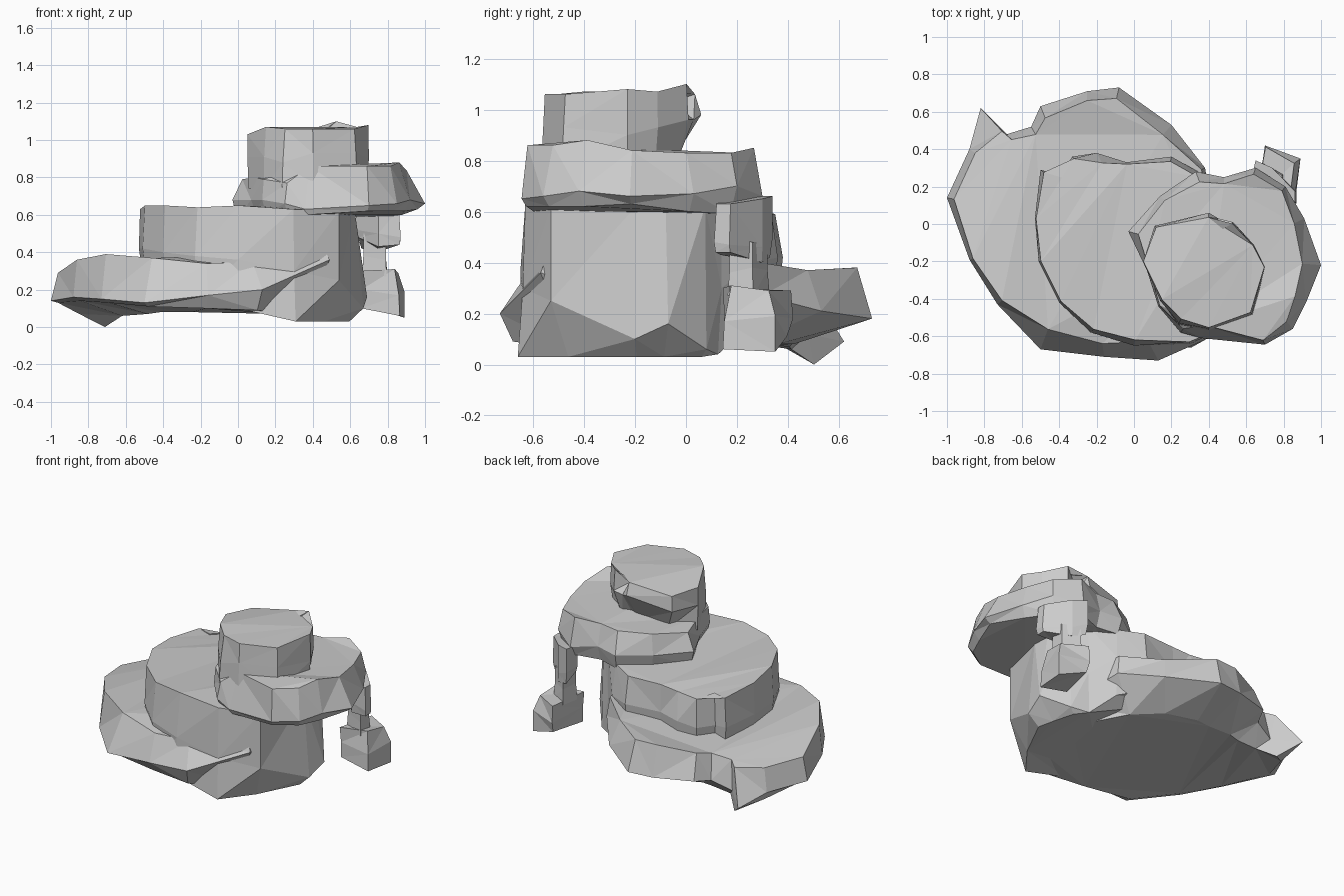
import bpy, bmesh


def rock(name, rows, cx, cy):
    """Loft three rings. Row: x, y of the belly, z bottom/belly/top, scale of bottom and top ring."""
    bm = bmesh.new()
    rings = [[], [], []]
    for x, y, z0, z1, z2, k0, k2 in rows:
        for ring, z, k in zip(rings, (z0, z1, z2), (k0, 1.0, k2)):
            ring.append(bm.verts.new((cx + (x - cx) * k, cy + (y - cy) * k, z)))
    n = len(rows)
    for a, b in zip(rings, rings[1:]):
        for i in range(n):
            j = (i + 1) % n
            bm.faces.new((a[i], a[j], b[j], b[i]))
    bm.faces.new(rings[0][::-1])
    bm.faces.new(rings[2])
    bmesh.ops.triangulate(bm, faces=bm.faces[:])
    bmesh.ops.recalc_face_normals(bm, faces=bm.faces[:])
    me = bpy.data.meshes.new(name)
    bm.to_mesh(me)
    bm.free()
    ob = bpy.data.objects.new(name, me)
    bpy.context.collection.objects.link(ob)
    return ob


# Wide base ledge
base = rock("stacked_rock", [
    (-1.00, 0.14, .13, .14, .29, .95, .95),
    (-0.88, -0.19, .14, .16, .36, .94, .97),
    (-0.73, -0.43, .13, .15, .39, .92, .95),
    (-0.50, -0.67, .11, .13, .37, .92, .84),
    (-0.16, -0.71, .10, .17, .34, .93, .90),
    (0.13, -0.73, .09, .20, .35, .93, .86),
    (0.49, -0.57, .06, .36, .42, .80, .96),
    (0.45, -0.10, .06, .20, .38, .95, .95),
    (0.38, 0.30, .07, .27, .40, .75, .97),
    (0.20, 0.53, .08, .21, .37, .68, .90),
    (-0.08, 0.73, .08, .18, .38, .58, .92),
    (-0.25, 0.71, .08, .18, .38, .58, .93),
    (-0.50, 0.63, .08, .19, .35, .66, .90),
    (-0.55, 0.52, .07, .17, .33, .78, .92),
    (-0.68, 0.48, .06, .12, .31, .86, .94),
    (-0.82, 0.62, .00, .09, .29, .81, .80),
    (-0.88, 0.40, .07, .13, .28, .95, .95),
], -0.25, 0.0)

# Main column and second step, its top falling to the back
column = rock("main_column", [
    (-0.53, 0.03, .20, .42, .63, .95, .99),
    (-0.51, -0.20, .20, .42, .65, .95, .98),
    (-0.40, -0.42, .18, .40, .65, .95, .98),
    (-0.23, -0.58, .15, .38, .64, .95, .96),
    (0.00, -0.65, .10, .36, .65, 1.0, .94),
    (0.30, -0.64, .03, .30, .63, 1.04, .98),
    (0.54, -0.53, .03, .25, .62, .82, 1.0),
    (0.67, -0.20, .03, .10, .62, .87, .92),
    (0.69, -0.07, .03, .16, .62, .80, .88),
    (0.57, 0.08, .03, .06, .62, .92, .98),
    (0.48, 0.14, .04, .30, .63, .95, 1.0),
    (0.36, 0.27, .15, .40, .61, .95, .95),
    (0.20, 0.36, .20, .42, .60, .95, .95),
    (-0.04, 0.33, .20, .42, .60, .95, .98),
    (-0.20, 0.38, .20, .42, .59, .95, .90),
    (-0.33, 0.36, .20, .40, .59, .95, .98),
    (-0.40, 0.26, .20, .40, .61, .95, .97),
    (-0.50, 0.29, .20, .42, .61, .95, .97),
], 0.1, -0.15)

# Overhanging third step
overhang = rock("overhang_step", [
    (-0.03, -0.04, .58, .68, .79, .95, .90),
    (0.07, -0.25, .62, .68, .80, .95, .97),
    (0.13, -0.44, .61, .68, .79, .95, .98),
    (0.25, -0.58, .61, .66, .77, .95, .95),
    (0.36, -0.61, .60, .63, .86, .97, .84),
    (0.70, -0.645, .62, .65, .86, .96, .95),
    (0.85, -0.56, .62, .66, .86, .94, .90),
    (0.92, -0.42, .62, .68, .88, .93, .86),
    (1.00, -0.22, .63, .66, .84, .92, .80),
    (0.91, 0.03, .60, .67, .83, .92, .87),
    (0.81, 0.20, .59, .70, .83, .93, .94),
    (0.65, 0.30, .60, .66, .85, .94, .93),
    (0.48, 0.25, .59, .69, .83, .93, .92),
    (0.33, 0.28, .58, .68, .82, .94, .88),
    (0.14, 0.15, .58, .68, .81, .94, .93),
], 0.5, -0.18)

# Top block, undercut at the back and notched on its rim
block = rock("top_block", [
    (0.05, -0.20, .74, .91, 1.03, .98, 1.0),
    (0.14, -0.41, .74, .91, 1.07, 1.0, .96),
    (0.24, -0.53, .74, .88, 1.06, 1.03, .92),
    (0.40, -0.56, .76, .93, 1.06, 1.03, .98),
    (0.63, -0.48, .78, .93, 1.06, 1.03, .97),
    (0.70, -0.23, .78, .90, 1.08, .97, .99),
    (0.64, -0.11, .78, .93, 1.07, .92, .98),
    (0.53, 0.01, .78, .96, 1.10, .80, .97),
    (0.45, 0.03, .78, .96, 1.03, .65, .70),
    (0.40, 0.06, .78, .98, 1.06, .60, .92),
    (0.11, -0.01, .76, .92, 1.02, .70, .97),
], 0.38, -0.25)

# Hanging strand: upper knob, thin neck, lower block
knob = rock("hanging_knob", [
    (0.63, 0.25, .48, .52, .66, .9, 1.0),
    (0.75, 0.13, .43, .50, .64, .95, 1.0),
    (0.87, 0.11, .44, .48, .63, .95, .92),
    (0.87, 0.17, .44, .47, .63, .95, .92),
    (0.74, 0.30, .40, .46, .65, .95, 1.0),
    (0.65, 0.34, .42, .50, .66, .9, 1.0),
], 0.75, 0.23)
neck = rock("hanging_neck", [
    (0.67, 0.21, .27, .38, .50, 1.1, 1.0),
    (0.79, 0.17, .27, .36, .50, 1.1, 1.0),
    (0.79, 0.26, .27, .38, .48, 1.2, 1.0),
    (0.69, 0.32, .27, .37, .48, 1.1, 1.0),
], 0.74, 0.24)
lower = rock("hanging_block", [
    (0.66, 0.15, .10, .20, .30, 1.0, 1.05),
    (0.86, 0.15, .06, .17, .31, 1.05, .75),
    (0.89, 0.35, .05, .19, .29, 1.0, .72),
    (0.70, 0.42, .11, .18, .29, .85, .95),
], 0.77, 0.26)

# Fuse all parts into one stone so no hidden inner walls remain
parts = [column, overhang, block, knob, neck, lower]
for part in parts:
    mod = base.modifiers.new("fuse_" + part.name, 'BOOLEAN')
    mod.operation = 'UNION'
    mod.solver = 'EXACT'
    mod.use_self = True
    mod.object = part
graph = bpy.context.evaluated_depsgraph_get()
fused = bpy.data.meshes.new_from_object(base.evaluated_get(graph))
base.modifiers.clear()
base.data = fused
for part in parts:
    bpy.data.objects.remove(part)
